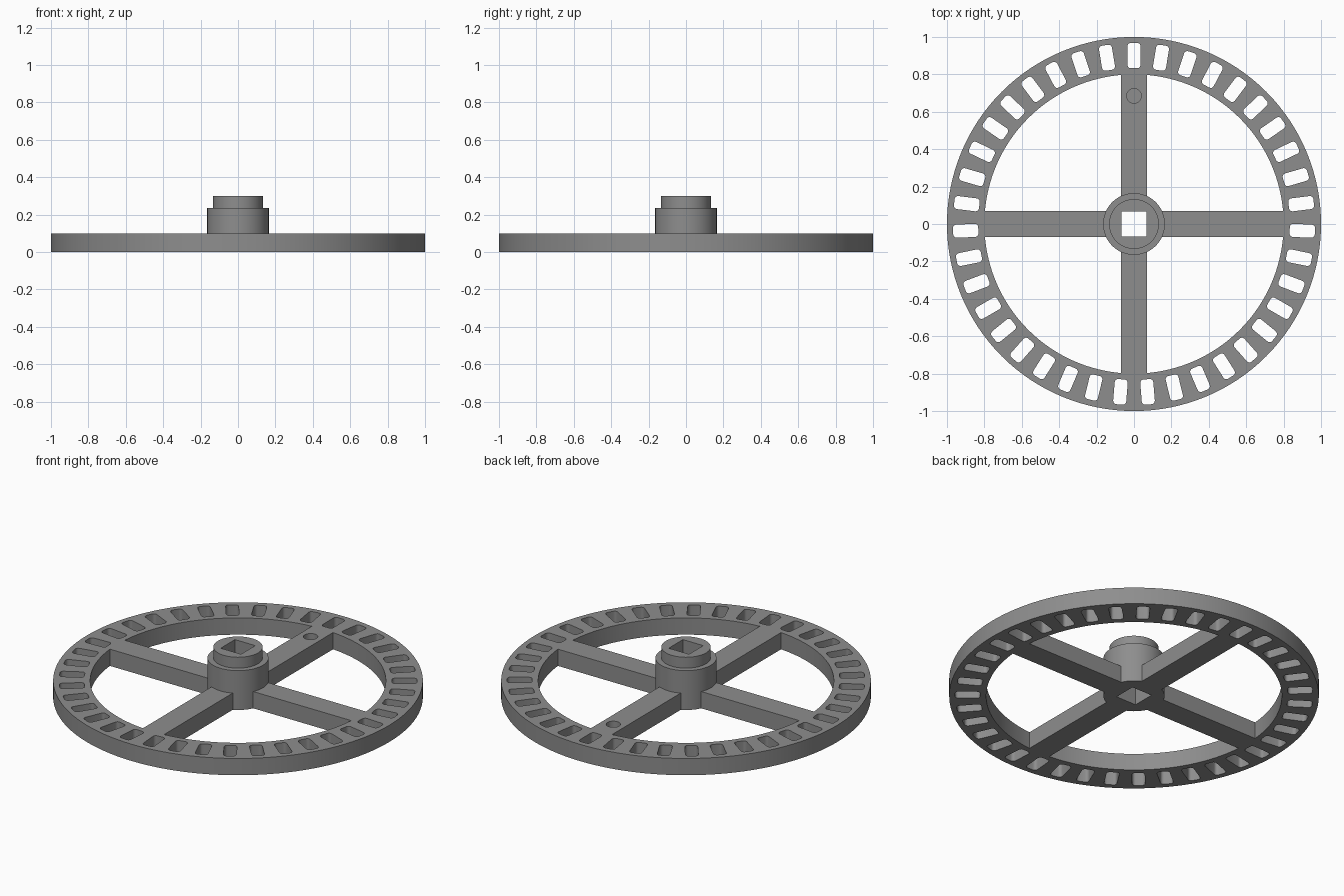
import bpy, bmesh, math
from mathutils import Matrix

if "Cube" in bpy.data.objects:
    bpy.data.objects.remove(bpy.data.objects["Cube"])

grey = bpy.data.materials.new("mid grey")
grey.diffuse_color = (0.27, 0.27, 0.27, 1)
grey.use_nodes = True
grey.node_tree.nodes["Principled BSDF"].inputs["Base Color"].default_value = grey.diffuse_color


def arc(cx, cy, r, a0, a1, n):
    """Points along an arc, both ends included (degrees)."""
    return [(cx + r * math.cos(math.radians(a0 + (a1 - a0) * i / n)),
             cy + r * math.sin(math.radians(a0 + (a1 - a0) * i / n))) for i in range(n + 1)]


def circle(r, n, cx=0, cy=0):
    return arc(cx, cy, r, 0, 360, n)[:-1]


def add_prism(bm, outline, z0, z1, turn=0):
    """Extrude a counter-clockwise outline from z0 to z1, turned about z."""
    rot = Matrix.Rotation(math.radians(turn), 4, 'Z')
    low = [bm.verts.new((x, y, z0)) for x, y in outline]
    high = [bm.verts.new((x, y, z1)) for x, y in outline]
    bm.faces.new(low[::-1])
    bm.faces.new(high)
    n = len(low)
    for i in range(n):
        j = (i + 1) % n
        bm.faces.new((low[i], low[j], high[j], high[i]))
    bmesh.ops.transform(bm, matrix=rot, verts=low + high)


def make(name, bm):
    mesh = bpy.data.meshes.new(name)
    bm.to_mesh(mesh)
    bm.free()
    mesh.materials.append(grey)
    obj = bpy.data.objects.new(name, mesh)
    bpy.context.collection.objects.link(obj)
    return obj


def combine(target, tool, operation):
    """Apply a boolean and remove the tool object."""
    mod = target.modifiers.new(operation, 'BOOLEAN')
    mod.operation, mod.solver, mod.object = operation, 'EXACT', tool
    bpy.context.view_layer.objects.active = target
    bpy.ops.object.modifier_apply(modifier=mod.name)
    bpy.data.objects.remove(tool)


# Flat disc
bm = bmesh.new()
add_prism(bm, circle(1.0, 128), 0, 0.1)
wheel = make("spoked_wheel", bm)

# Four quarter openings leave the rim and spokes; rounded slots pierce the rim
HALF, INNER = 0.07, 0.8
edge = math.degrees(math.asin(HALF / INNER))
opening = [(HALF, HALF)] + arc(0, 0, INNER, edge, 90 - edge, 28)
w, r0, r1, c = 0.035, 0.833, 0.968, 0.018
slot = (arc(r1 - c, w - c, c, 0, 90, 4) + arc(r0 + c, w - c, c, 90, 180, 4)
        + arc(r0 + c, c - w, c, 180, 270, 4) + arc(r1 - c, c - w, c, 270, 360, 4))
bm = bmesh.new()
for k in range(4):
    add_prism(bm, opening, -0.1, 0.2, 90 * k)
for k in range(39):
    add_prism(bm, slot, -0.1, 0.2, 90 + 360 * k / 39)
# Shallow round recess in the rear spoke
add_prism(bm, circle(0.039, 32, 0, 0.685), 0.05, 0.2)
combine(wheel, make("openings", bm), 'DIFFERENCE')

# Stepped hub, turned from a profile
bm = bmesh.new()
profile = [(0, 0), (0.165, 0), (0.165, 0.235), (0.133, 0.235), (0.133, 0.3), (0, 0.3)]
rings = [circle(r, 64) for r, z in profile[1:-1]]
loops = [[bm.verts.new((x, y, z)) for x, y in ring]
         for ring, (r, z) in zip(rings, profile[1:-1])]
bm.faces.new(loops[0][::-1])
bm.faces.new(loops[-1])
for a, b in zip(loops, loops[1:]):
    for i in range(64):
        j = (i + 1) % 64
        bm.faces.new((a[i], a[j], b[j], b[i]))
combine(wheel, make("hub", bm), 'UNION')

# Square shaft hole
s = 0.067
bm = bmesh.new()
add_prism(bm, [(-s, -s), (s, -s), (s, s), (-s, s)], -0.1, 0.5)
combine(wheel, make("shaft_hole", bm), 'DIFFERENCE')

# Smooth the round walls, keep the edges sharp
bpy.ops.object.select_all(action='DESELECT')
wheel.select_set(True)
bpy.context.view_layer.objects.active = wheel
bpy.ops.object.shade_smooth_by_angle(angle=math.radians(30))
